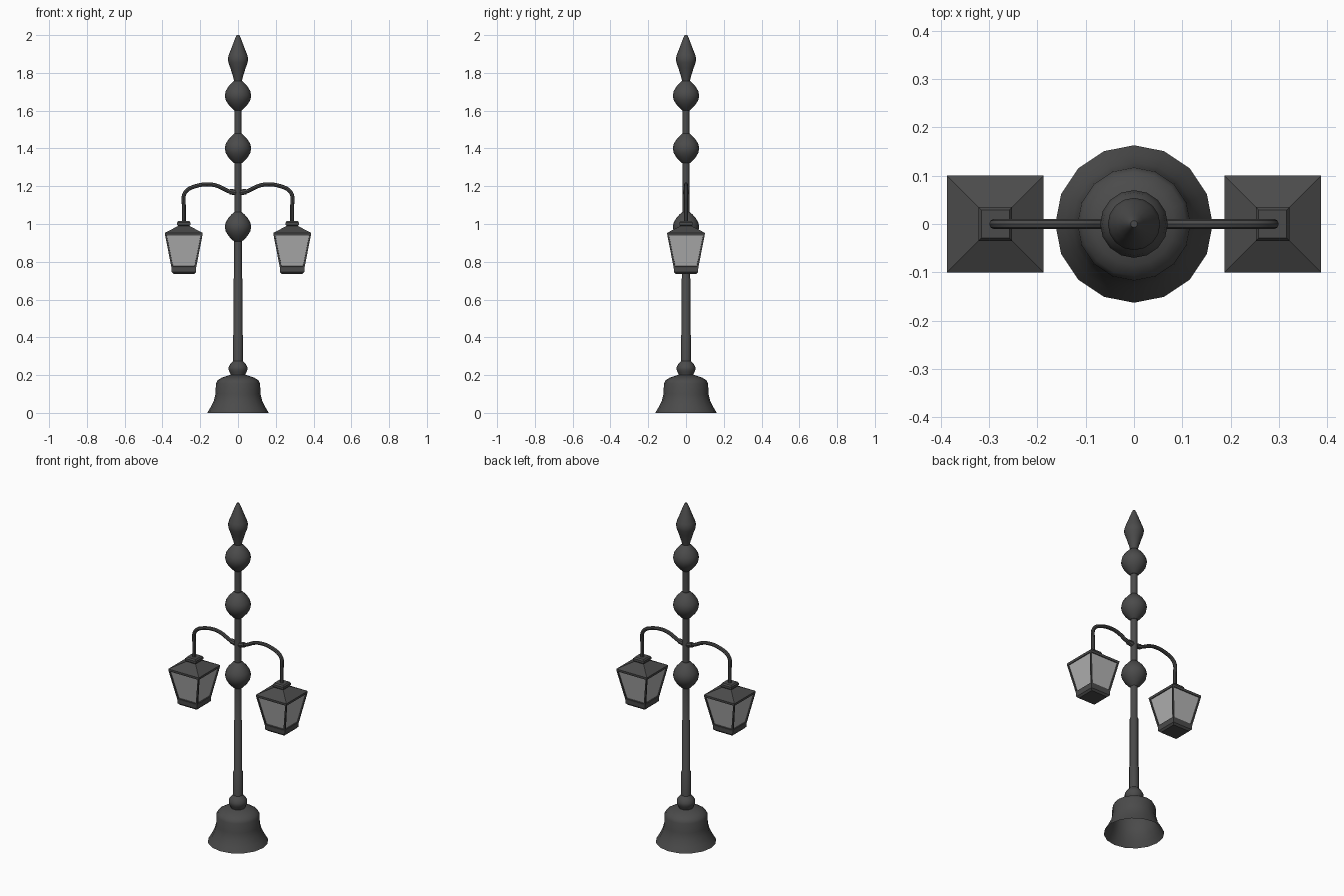
import bpy, bmesh
from math import pi, cos, sin, sqrt

if "Cube" in bpy.data.objects:
    bpy.data.objects.remove(bpy.data.objects["Cube"])


def material(name, grey):
    m = bpy.data.materials.new(name)
    m.diffuse_color = (grey, grey, grey, 1)
    m.use_nodes = True
    m.node_tree.nodes["Principled BSDF"].inputs["Base Color"].default_value = m.diffuse_color
    return m


IRON = material("dark_iron", 0.07)
GLASS = material("pale_glass", 0.45)


def finish(obj, smooth=True):
    bpy.ops.object.select_all(action='DESELECT')
    obj.select_set(True)
    bpy.context.view_layer.objects.active = obj
    if smooth:
        bpy.ops.object.shade_smooth_by_angle(angle=0.7)


def stack(name, profile, sides=16, centre_x=0, bottom=True, panel_ring=None):
    """Joins rings of (radius, height); four sides means square half-widths."""
    square = sides == 4
    k, turn = (sqrt(2), pi / 4) if square else (1, 0)
    bm = bmesh.new()
    rings = []
    for r, z in profile:
        rings.append([bm.verts.new((centre_x + k * r * cos(turn + 2 * pi * i / sides),
                                    k * r * sin(turn + 2 * pi * i / sides), z))
                      for i in range(sides)])
    panels = []
    for n, (a, b) in enumerate(zip(rings, rings[1:])):
        for i in range(sides):
            j = (i + 1) % sides
            f = bm.faces.new((a[i], a[j], b[j], b[i]))
            if n == panel_ring:
                panels.append(f)
    if bottom:
        bm.faces.new(rings[0][::-1])
    bm.faces.new(rings[-1])
    bm.normal_update()
    # recessed glass panes
    if panels:
        bmesh.ops.inset_individual(bm, faces=panels, thickness=0.012)
        bmesh.ops.inset_individual(bm, faces=panels, thickness=0.0005, depth=-0.006)
        for f in panels:
            f.material_index = 1
    me = bpy.data.meshes.new(name)
    bm.to_mesh(me)
    bm.free()
    me.materials.append(IRON)
    me.materials.append(GLASS)
    obj = bpy.data.objects.new(name, me)
    bpy.context.collection.objects.link(obj)
    finish(obj, not square)
    return obj


def pipe(name, points, radius):
    """Round tube through points in the xz plane."""
    cu = bpy.data.curves.new(name, 'CURVE')
    cu.dimensions = '3D'
    cu.bevel_depth = radius
    cu.bevel_resolution = 2
    cu.resolution_u = 4
    cu.use_fill_caps = True
    s = cu.splines.new('BEZIER')
    s.bezier_points.add(len(points) - 1)
    for bp, (x, z) in zip(s.bezier_points, points):
        bp.co = (x, 0, z)
        bp.handle_left_type = bp.handle_right_type = 'AUTO'
    cu.materials.append(IRON)
    obj = bpy.data.objects.new(name, cu)
    bpy.context.collection.objects.link(obj)
    finish(obj, False)
    bpy.ops.object.convert(target='MESH')
    finish(bpy.context.view_layer.objects.active)


# Flared hollow base
stack("base", [(0.163, 0), (0.145, 0.03), (0.128, 0.065), (0.119, 0.1), (0.117, 0.155),
               (0.108, 0.173), (0.085, 0.187), (0.045, 0.2)], bottom=False)

# Stepped post
stack("post", [(0.026, 0.19), (0.026, 0.41), (0.023, 0.415), (0.023, 0.71),
               (0.02, 0.715), (0.02, 1.0), (0.018, 1.05), (0.018, 1.77)])

# Base knob
stack("base_knob", [(0.036, 0.195), (0.044, 0.215), (0.05, 0.228), (0.05, 0.242),
                    (0.042, 0.257), (0.026, 0.275)])

# Rounded knobs up the post
for i, z in enumerate((0.985, 1.4, 1.68)):
    half = [(0.02, 0.078), (0.034, 0.066), (0.051, 0.047), (0.065, 0.024)]
    stack(f"post_knob_{i + 1}", [(r, z - h) for r, h in half] + [(0.07, z)] +
          [(r, z + h) for r, h in half[::-1]])

# Spear finial
stack("finial", [(0.016, 1.74), (0.026, 1.78), (0.04, 1.825), (0.051, 1.855), (0.054, 1.875),
                 (0.049, 1.895), (0.035, 1.93), (0.02, 1.97), (0.012, 1.99), (0.007, 2.0)])

# Sleeve joining the arms to the post
pipe("arm_sleeve", [(-0.043, 1.172), (0, 1.166), (0.043, 1.172)], 0.015)

for side, s in (("left", -1), ("right", 1)):
    # Curved arm
    pipe(f"{side}_arm", [(s * x, z) for x, z in (
        (0.02, 1.162), (0.06, 1.178), (0.11, 1.202), (0.165, 1.21), (0.225, 1.2),
        (0.27, 1.178), (0.287, 1.15), (0.287, 1.1), (0.287, 1.01))], 0.0105)
    # Lantern with tray, glazed body and roof
    stack(f"{side}_lantern", [(0.054, 0.735), (0.064, 0.745), (0.065, 0.767), (0.1, 0.947),
                              (0.1, 0.953), (0.035, 0.987), (0.026, 0.992)],
          4, s * 0.287, panel_ring=2)
    # Lantern cap
    stack(f"{side}_lantern_cap", [(0.026, 0.985), (0.035, 0.995), (0.035, 1.008),
                                  (0.029, 1.016)], 4, s * 0.287)
